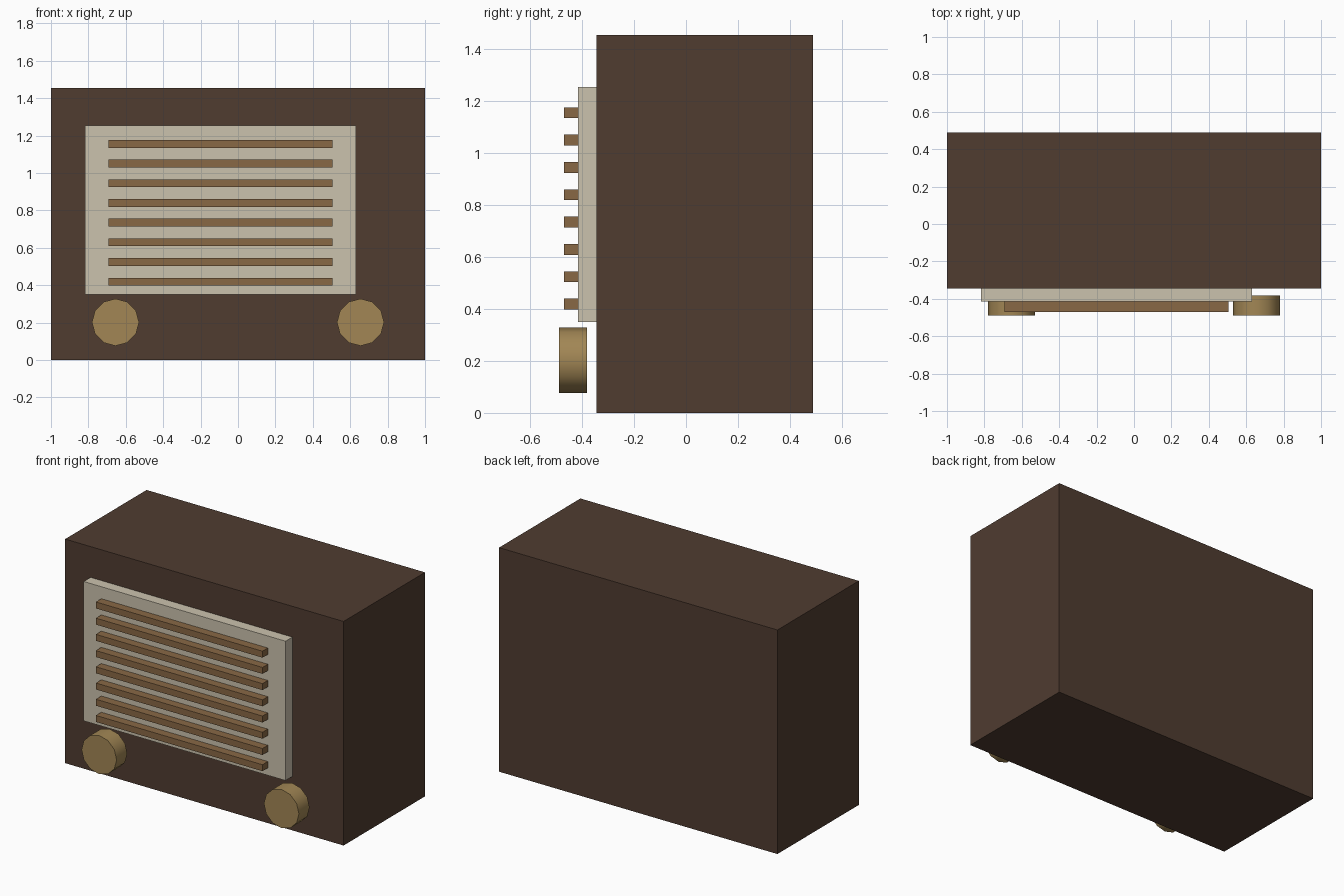
import bpy
import math

if "Cube" in bpy.data.objects:
    bpy.data.objects.remove(bpy.data.objects["Cube"])


def material(name, color):
    m = bpy.data.materials.new(name)
    m.diffuse_color = (*color, 1)
    m.use_nodes = True
    m.node_tree.nodes["Principled BSDF"].inputs["Base Color"].default_value = m.diffuse_color
    return m


wood = material("dark_wood", (0.08, 0.045, 0.03))
cloth = material("speaker_cloth", (0.6, 0.54, 0.42))
slat_wood = material("light_wood", (0.25, 0.14, 0.06))
brass = material("brass", (0.36, 0.24, 0.09))


def box(name, x, y, z, mat):
    """Box spanning the given (min, max) ranges."""
    spans = (x, y, z)
    bpy.ops.mesh.primitive_cube_add(size=1, location=[(a + b) / 2 for a, b in spans])
    ob = bpy.context.object
    ob.name = name
    ob.scale = [b - a for a, b in spans]
    bpy.ops.object.transform_apply(location=False, rotation=False, scale=True)
    ob.data.materials.append(mat)
    return ob


# Cabinet and off-centre speaker panel
box("cabinet", (-1, 1), (-0.345, 0.49), (0, 1.455), wood)
box("speaker_panel", (-0.818, 0.632), (-0.415, -0.345), (0.35, 1.255), cloth)

# Grille slats
for i in range(8):
    z = 0.419 + i * 0.1053
    box(f"grille_slat_{i + 1}", (-0.692, 0.505), (-0.47, -0.415),
        (z - 0.021, z + 0.021), slat_wood)

# Control knobs
for side, x in (("left", -0.655), ("right", 0.655)):
    bpy.ops.mesh.primitive_cylinder_add(
        vertices=12, radius=0.126, depth=0.109,
        location=(x, -0.4355, 0.202), rotation=(math.pi / 2, 0, 0))
    knob = bpy.context.object
    knob.name = f"{side}_knob"
    knob.data.materials.append(brass)
    bpy.ops.object.shade_smooth_by_angle(angle=math.radians(40))
